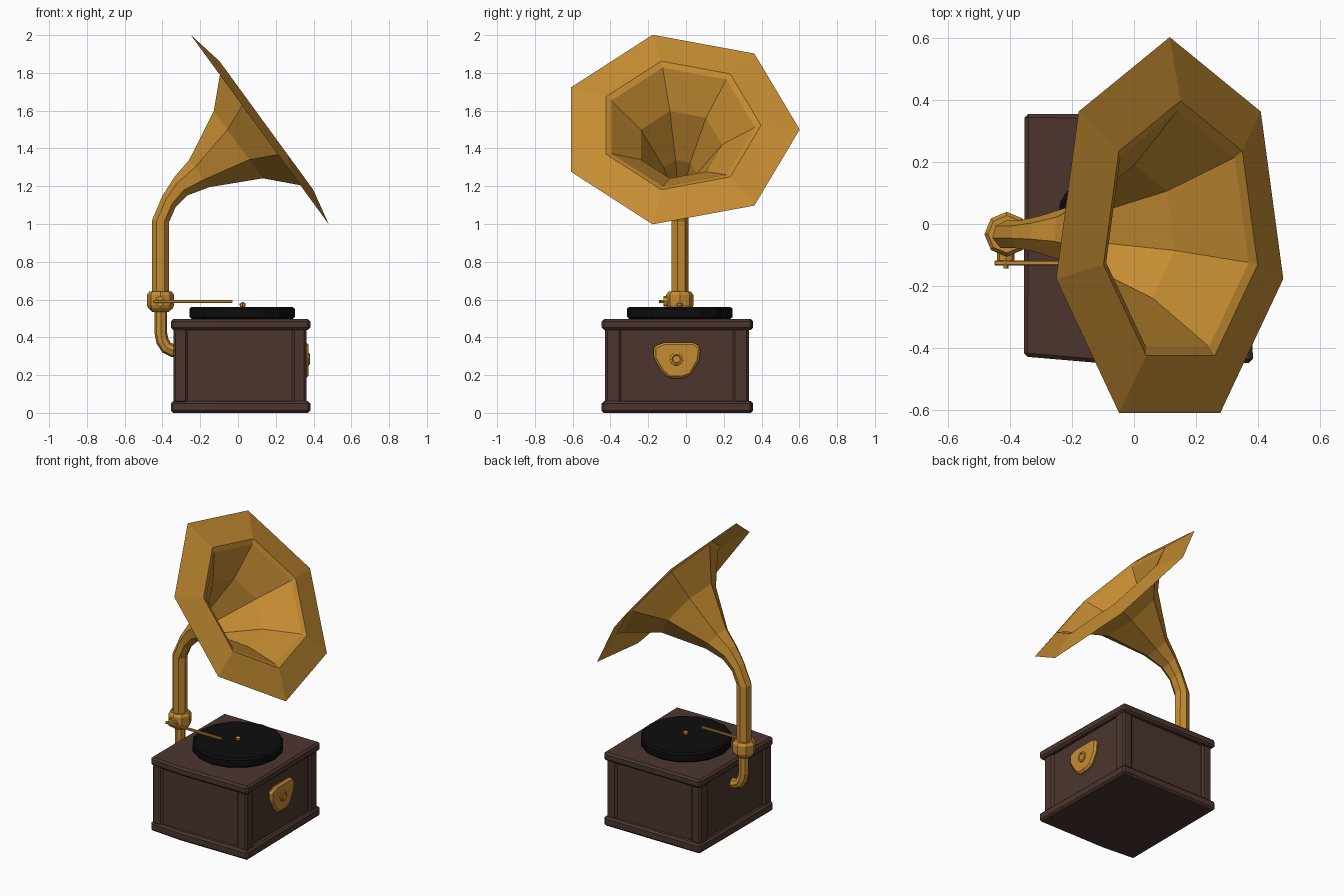
import bpy, bmesh, math
from mathutils import Vector

if "Cube" in bpy.data.objects:
    bpy.data.objects.remove(bpy.data.objects["Cube"])


def material(name, rgb):
    m = bpy.data.materials.new(name)
    m.diffuse_color = (*rgb, 1)
    m.use_nodes = True
    m.node_tree.nodes["Principled BSDF"].inputs["Base Color"].default_value = m.diffuse_color
    return m


BRASS = material("brass", (0.56, 0.265, 0.032))
WOOD = material("dark wood", (0.072, 0.036, 0.028))
BLACK = material("black vinyl", (0.004, 0.004, 0.004))


def finish(name, bm, mat, bevel=0.0):
    bmesh.ops.recalc_face_normals(bm, faces=bm.faces)
    me = bpy.data.meshes.new(name)
    bm.to_mesh(me)
    bm.free()
    me.materials.append(mat)
    ob = bpy.data.objects.new(name, me)
    bpy.context.collection.objects.link(ob)
    if bevel:
        mod = ob.modifiers.new("bevel", 'BEVEL')
        mod.width = bevel
        mod.segments = 1
        mod.limit_method = 'ANGLE'
    return ob


def prism(name, points, offset, mat, bevel=0.0):
    """Extrude a closed outline of 3D points along an offset."""
    bm = bmesh.new()
    a = [bm.verts.new(p) for p in points]
    b = [bm.verts.new(Vector(p) + Vector(offset)) for p in points]
    bm.faces.new(a)
    bm.faces.new(b)
    n = len(a)
    for i in range(n):
        j = (i + 1) % n
        bm.faces.new((a[i], a[j], b[j], b[i]))
    return finish(name, bm, mat, bevel)


def loft(name, rings, sides, mat, y=0.0, cap=True):
    """Skin rings (x, z, tangent angle in degrees, radius) lying along an xz path."""
    bm = bmesh.new()
    loops = []
    for x, z, t, r in rings:
        t = math.radians(t)
        up = Vector((-math.sin(t), 0, math.cos(t)))
        c = Vector((x, y, z))
        loop = []
        for k in range(sides):
            a = 2 * math.pi * k / sides
            loop.append(bm.verts.new(c + r * (math.cos(a) * Vector((0, 1, 0)) + math.sin(a) * up)))
        loops.append(loop)
    for p, q in zip(loops, loops[1:]):
        for i in range(sides):
            j = (i + 1) % sides
            bm.faces.new((p[i], p[j], q[j], q[i]))
    if cap:
        bm.faces.new(loops[0])
        bm.faces.new(loops[-1])
    return finish(name, bm, mat)


def box(name, x0, x1, y0, y1, z0, z1, mat, bevel=0.0):
    pts = [(x0, y0, z0), (x1, y0, z0), (x1, y1, z0), (x0, y1, z0)]
    return prism(name, pts, (0, 0, z1 - z0), mat, bevel)


# Wooden case: slightly uneven slabs, panelled body and corner posts
outline = [(-.355, -.427), (-.12, -.447), (.383, -.447), (.372, .35), (-.352, .355)]
prism("base_slab", [(x, y, 0) for x, y in outline], (0, 0, .062), WOOD, .012)
prism("top_slab", [(x, y, .44) for x, y in outline], (0, 0, .056), WOOD, .012)
box("case_body", -.325, .348, -.415, .32, .05, .45, WOOD)
for sx, x in ((-1, -.342), (1, .362)):
    for sy, y in ((-1, -.428), (1, .333)):
        x0, x1 = sorted((x, x - sx * .075))
        y0, y1 = sorted((y, y - sy * .085))
        box("corner_post", x0, x1, y0, y1, .05, .45, WOOD, .012)

# Turntable with record and spindle
loft("record", [(.022, .496, 90, .265), (.022, .508, 90, .28),
                (.022, .55, 90, .28), (.022, .561, 90, .268)], 16, BLACK, -.033)
loft("spindle", [(.025, .555, 90, .008), (.025, .568, 90, .016),
                 (.025, .578, 90, .016), (.025, .586, 90, .006)], 8, BRASS, -.033)

# Horn: bent neck flaring to a seven-sided mouth with a folded-back rim
loft("horn", [(-.41, .62, 90, .047), (-.41, 1.015, 86, .047), (-.365, 1.12, 50, .047),
              (-.303, 1.2, 34, .061), (-.205, 1.267, 37, .092), (.002, 1.42, 36.1, .226),
              (.14, 1.513, 36.1, .40), (.15, 1.522, 36.1, .432), (.115, 1.5, 36.1, .637)],
     7, BRASS, -.035, cap=False)

# Lower pipe, elbow into the case, and collar
loft("lower_pipe", [(-.408, .56, 90, .033), (-.408, .42, 94, .033), (-.4, .38, 112, .034),
                    (-.378, .345, 140, .034), (-.345, .33, 165, .034), (-.31, .328, 180, .034)],
     8, BRASS, -.033)
loft("collar", [(-.41, .535, 90, .045), (-.41, .555, 90, .066), (-.41, .57, 90, .072),
                (-.41, .625, 90, .072), (-.41, .642, 90, .06)], 8, BRASS, -.033)


def disc_y(name, x, z, r, y0, y1):
    pts = [(x + r * math.cos(k * math.pi / 4), y0, z + r * math.sin(k * math.pi / 4)) for k in range(8)]
    return prism(name, pts, (0, y1 - y0, 0), BRASS)


# Tone arm with pivot
disc_y("arm_pivot", -.413, .59, .028, -.118, -.09)
disc_y("arm_pin", -.413, .59, .008, -.143, -.11)
box("tone_arm", -.45, -.03, -.134, -.118, .582, .597, BRASS, .003)

# Shield plate and round boss on the right side
shield = [(-.172, .35), (-.115, .373), (.045, .373), (.078, .345), (.07, .275),
          (.025, .2), (-.02, .183), (-.09, .183), (-.13, .22), (-.172, .29)]
prism("shield_plate", [(.34, y, z) for y, z in shield], (.032, 0, 0), BRASS, .012)
loft("shield_boss", [(.365, .285, 0, .036), (.378, .285, 0, .034), (.381, .285, 0, .024),
                     (.376, .285, 0, .02)], 10, BRASS, -.05)
